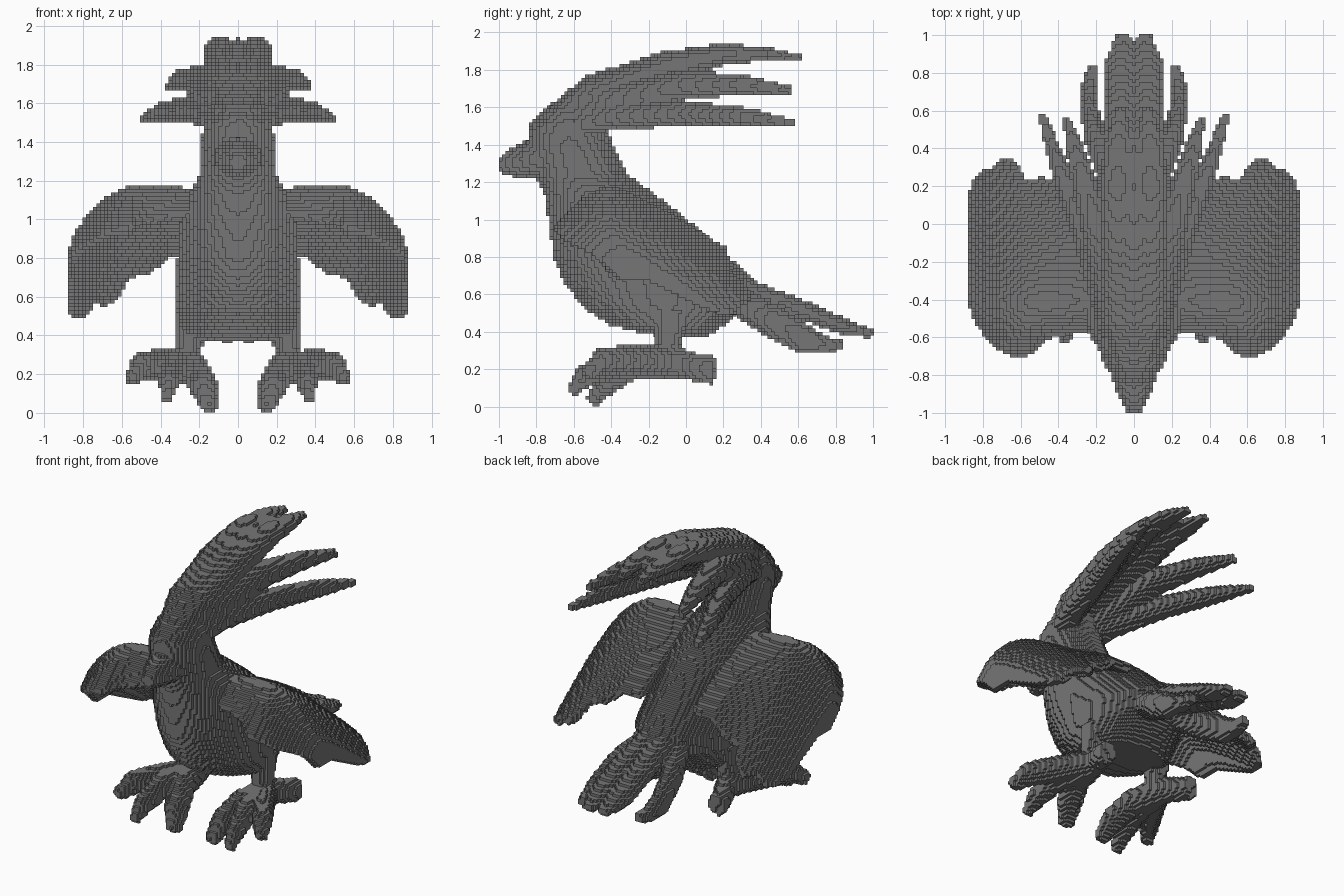
import bpy, bmesh, math
from mathutils import Vector

CELL = 0.0185   # edge length of one block

cube = bpy.data.objects.get("Cube")
if cube:
    bpy.data.objects.remove(cube, do_unlink=True)

grey = bpy.data.materials.new("stone grey")
grey.use_nodes = True
GREY = (0.18, 0.18, 0.18, 1)
grey.diffuse_color = GREY
grey.node_tree.nodes["Principled BSDF"].inputs["Base Color"].default_value = GREY


def tube(bm, stations, n=20):
    """Closed loft through (x, y, z, half width, half height) stations."""
    pts = [Vector(s[:3]) for s in stations]
    rings = []
    for i, s in enumerate(stations):
        t = (pts[min(i + 1, len(pts) - 1)] - pts[max(i - 1, 0)]).normalized()
        side = Vector((1, 0, 0)) if abs(t.z) > 0.9 else t.cross(Vector((0, 0, 1))).normalized()
        up = side.cross(t).normalized()
        side = t.cross(up)
        ring = []
        for k in range(n):
            a = math.tau * k / n
            ring.append(bm.verts.new(pts[i] + side * s[3] * math.cos(a) + up * s[4] * math.sin(a)))
        rings.append(ring)
    skin(bm, rings, True)
    bm.faces.new(rings[0])
    bm.faces.new(rings[-1])


def skin(bm, rows, closed):
    """Quads between neighbouring rows of vertices."""
    n = len(rows[0])
    for a, b in zip(rows, rows[1:]):
        for k in range(n if closed else n - 1):
            j = (k + 1) % n
            bm.faces.new((a[k], a[j], b[j], b[k]))


def finish(name, bm, mirror=True, shell=0):
    """Make the object and turn it into blocks."""
    bmesh.ops.recalc_face_normals(bm, faces=bm.faces)
    mesh = bpy.data.meshes.new(name)
    bm.to_mesh(mesh)
    bm.free()
    mesh.materials.append(grey)
    obj = bpy.data.objects.new(name, mesh)
    bpy.context.collection.objects.link(obj)
    spans = [max(v.co[i] for v in mesh.vertices) - min(v.co[i] for v in mesh.vertices) for i in range(3)]
    if mirror:
        spans[0] = 2 * max(v.co.x for v in mesh.vertices)
        mod = obj.modifiers.new("Mirror", 'MIRROR')
        mod.use_mirror_merge = False
    if shell:
        mod = obj.modifiers.new("Shell", 'SOLIDIFY')
        mod.thickness = shell
        mod.offset = 0
    mod = obj.modifiers.new("Union", 'REMESH')
    mod.mode = 'VOXEL'
    mod.voxel_size = 0.011
    mod = obj.modifiers.new("Blocks", 'REMESH')
    mod.mode = 'BLOCKS'
    cells = (max(spans) + shell) / CELL
    mod.octree_depth = math.ceil(math.log2(cells / 0.98))
    mod.scale = cells / 2 ** mod.octree_depth
    mod.use_remove_disconnected = False
    return obj


# Body and head: level slices (z, front y, back y, half width)
bm = bmesh.new()
slices = [(.38, -.18, .12, .25), (.43, -.4, .2, .3), (.54, -.56, .33, .32), (.66, -.65, .38, .32),
          (.8, -.71, .23, .315), (1, -.735, .01, .305), (1.14, -.76, -.17, .25), (1.24, -.81, -.31, .195),
          (1.4, -.855, -.39, .19), (1.5, -.84, -.43, .18), (1.58, -.78, -.45, .15), (1.64, -.66, -.45, .09)]
rings = []
for z, front, back, half in slices:
    mid, depth = (front + back) / 2, (back - front) / 2
    rings.append([bm.verts.new((half * math.cos(math.tau * k / 32),
                                mid + depth * math.sin(math.tau * k / 32), z)) for k in range(32)])
skin(bm, rings, True)
bm.faces.new(rings[0])
bm.faces.new(rings[-1])
finish("body", bm, mirror=False)

# Beak
bm = bmesh.new()
tube(bm, [(0, -.7, 1.34, .15, .14), (0, -.84, 1.32, .11, .1), (0, -.94, 1.3, .07, .075), (0, -1, 1.28, .04, .04)])
finish("beak", bm, mirror=False)

# Head crest: three swept plumes on each side, the top pair joined by a web
bm = bmesh.new()
tube(bm, [(0, -.74, 1.54, .06, .05), (0, -.5, 1.69, .1, .085), (0, -.1, 1.835, .1, .07),
          (0, .2, 1.895, .08, .04), (0, .45, 1.89, .04, .02)])
tube(bm, [(.04, -.74, 1.53, .06, .05), (.06, -.5, 1.67, .11, .09), (.08, -.1, 1.815, .1, .08),
          (.09, .2, 1.885, .085, .06), (.085, .45, 1.885, .065, .035), (.07, .62, 1.865, .025, .015)])
tube(bm, [(.06, -.7, 1.5, .06, .05), (.13, -.4, 1.62, .08, .1), (.2, 0, 1.72, .085, .08),
          (.285, .3, 1.72, .06, .055), (.36, .57, 1.69, .022, .022)])
tube(bm, [(.07, -.68, 1.46, .08, .06), (.16, -.4, 1.55, .07, .07), (.28, 0, 1.565, .06, .07),
          (.395, .3, 1.55, .052, .055), (.49, .58, 1.515, .022, .02)])
finish("crest", bm)

# Wings: sections (x, front y, front z, ridge z, trailing y, trailing z)
bm = bmesh.new()
sections = [(.2, -.55, 1.02, 1.13, .2, .83), (.35, -.57, 1, 1.15, .21, .82), (.47, -.6, .97, 1.16, .24, .73),
            (.57, -.7, .93, 1.145, .23, .7), (.61, -.7, .93, 1.13, .32, .62), (.68, -.68, .91, 1.085, .35, .56),
            (.75, -.62, .87, 1.02, .29, .57), (.81, -.54, .83, .94, .27, .5), (.84, -.48, .8, .88, .22, .49),
            (.856, -.42, .74, .79, .17, .5), (.858, -.36, .68, .68, .1, .52)]
rows = []
for x, yf, zf, zr, yt, zt in sections:
    ridge = max(-.4, yf + .12)
    row = []
    for k in range(6):
        t = k / 6
        row.append((x, yf + (ridge - yf) * t, zf + (zr - zf) * math.sin(t * math.pi / 2)))
    for k in range(11):
        t = k / 10
        row.append((x, ridge + (yt - ridge) * t, zr + (zt - zr) * t ** 1.2))
    rows.append([bm.verts.new(p) for p in row])
skin(bm, rows, False)
finish("wings", bm, shell=.05)

# Tail: a long centre pair and a drooping outer pair
bm = bmesh.new()
tube(bm, [(.05, .22, .65, .08, .07), (.07, .6, .525, .085, .055), (.07, .85, .425, .085, .045), (.05, 1, .385, .045, .022)])
tube(bm, [(.1, .22, .6, .08, .07), (.2, .45, .46, .065, .09), (.24, .63, .36, .05, .08),
          (.23, .76, .325, .045, .045), (.21, .84, .33, .03, .025)])
finish("tail", bm)

# Legs and clawed feet
bm = bmesh.new()
tube(bm, [(.24, -.08, .52, .08, .14), (.255, -.09, .4, .07, .08), (.26, -.1, .33, .06, .07), (.26, -.1, .22, .06, .08)])
ankle = (.27, -.06, .235, .06, .085)
for toe in ([(.23, -.28, .23, .075, .085), (.18, -.42, .14, .075, .075), (.14, -.505, .02, .04, .035)],
            [(.33, -.38, .235, .065, .085), (.355, -.54, .16, .055, .065), (.37, -.62, .075, .03, .03)],
            [(.41, -.32, .25, .07, .08), (.5, -.45, .24, .06, .075), (.56, -.54, .17, .03, .035)],
            [(.32, .05, .21, .06, .075), (.35, .155, .19, .055, .075)]):
    tube(bm, [ankle] + toe)
finish("feet", bm)
